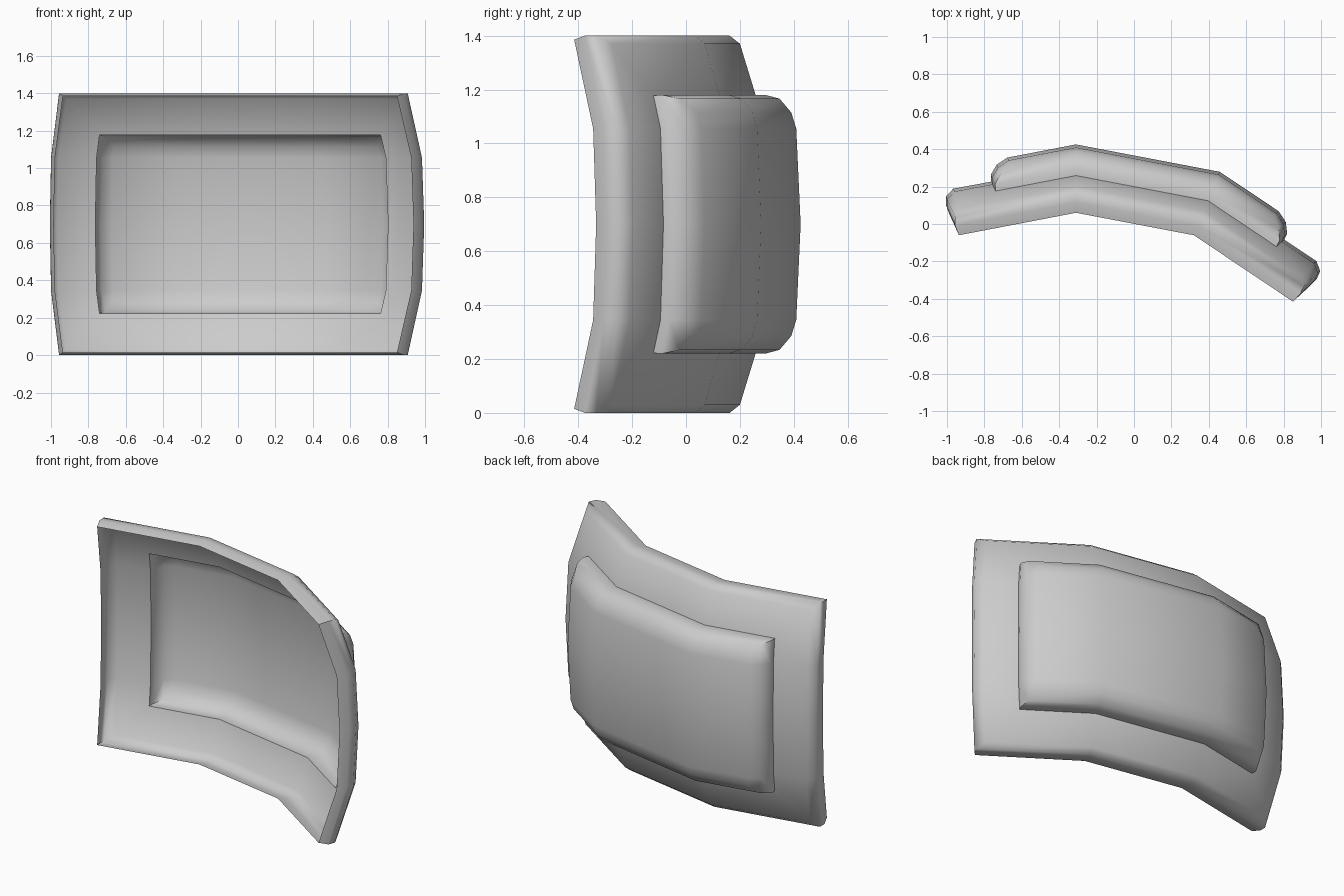
import bpy, bmesh, math
from mathutils import Vector

if "Cube" in bpy.data.objects:
    bpy.data.objects.remove(bpy.data.objects["Cube"])

# Plan of the front rim, left to right (x, y)
PATH = [Vector(p) for p in ((-0.936, -0.06), (-0.31, 0.06), (0.32, -0.06), (0.85, -0.415))]
MID_Z = 0.7
SIDE = 0.355     # height of the bend in the upright curve
FLARE = 0.028    # how far the ends spread at mid height

# Nested rings from the rim to the raised panel: outward offset, half height, inset from ends
RINGS = [
    (0.000, 0.685, 0.000),
    (0.055, 0.700, -0.010),
    (0.100, 0.700, -0.002),
    (0.133, 0.670, 0.045),
    (0.132, 0.478, 0.252),
    (0.168, 0.480, 0.256),
    (0.215, 0.466, 0.297),
    (0.242, 0.415, 0.360),
]

def normal(a, b):
    d = (b - a).normalized()
    return Vector((-d.y, d.x))

NORMALS = [normal(PATH[i], PATH[i + 1]) for i in range(3)]

def bulge(h):
    """Outward bow of the plate at height h from the middle."""
    h = abs(h)
    if h < SIDE:
        return 0.117 - 0.016 * h / SIDE
    return 0.101 * max(0.0, (0.685 - h) / (0.685 - SIDE))

def point(col, h, offset, inset):
    n = bulge(h) + offset
    if col in (0, 3):
        nor = NORMALS[0 if col == 0 else 2]
        out = Vector((nor.y, -nor.x)) * (-1 if col == 0 else 1)
        p = PATH[col] + nor * n + out * (FLARE * bulge(h) / 0.117 - inset)
    else:
        m = (NORMALS[col - 1] + NORMALS[col]).normalized()
        p = PATH[col] + m * (n / m.dot(NORMALS[col]))
    return Vector((p.x, p.y, MID_Z + h))

bm = bmesh.new()
loops = []
for off, hh, inset in RINGS:
    s = min(SIDE, hh * 0.86)
    keys = [(c, hh) for c in range(4)] + [(3, h) for h in (s, 0, -s)]
    keys += [(c, -hh) for c in (3, 2, 1, 0)] + [(0, h) for h in (-s, 0, s)]
    loops.append([bm.verts.new(point(c, h, off, inset)) for c, h in keys])

# Walls, flange and panel sides
for a, b in zip(loops, loops[1:]):
    for i in range(len(a)):
        j = (i + 1) % len(a)
        bm.faces.new((a[i], a[j], b[j], b[i]))

# Raised panel face, filled as a grid of rows
off, hh, inset = RINGS[-1]
last = loops[-1]
s = min(SIDE, hh * 0.86)
rows = [last[0:4]]
for k, h in enumerate((s, 0, -s)):
    inner = [bm.verts.new(point(c, h, off, inset)) for c in (1, 2)]
    rows.append([last[13 - k], *inner, last[4 + k]])
rows.append(last[7:11][::-1])
for a, b in zip(rows, rows[1:]):
    for i in range(3):
        bm.faces.new((a[i], a[i + 1], b[i + 1], b[i]))

bmesh.ops.recalc_face_normals(bm, faces=bm.faces)
bm.faces.ensure_lookup_table()
if bm.faces[-5].normal.y < 0:      # panel looks towards the back
    bmesh.ops.reverse_faces(bm, faces=bm.faces)

mesh = bpy.data.meshes.new("curved_plate")
bm.to_mesh(mesh)
bm.free()
plate = bpy.data.objects.new("curved_plate", mesh)
bpy.context.collection.objects.link(plate)
bpy.context.view_layer.objects.active = plate
plate.select_set(True)
bpy.ops.object.shade_smooth_by_angle(angle=math.radians(60))
